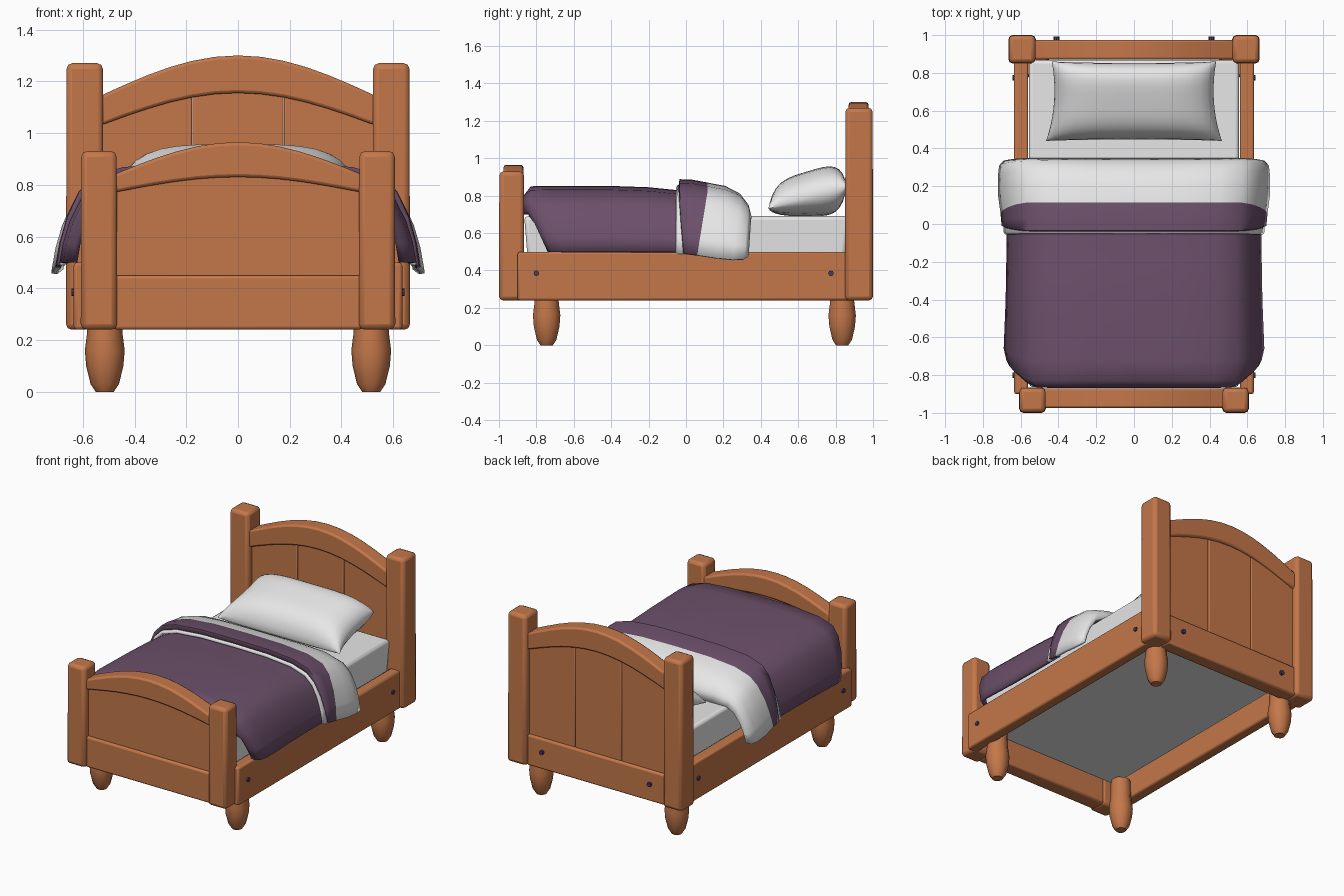
import bpy, bmesh, math
from mathutils import Matrix, Vector

if "Cube" in bpy.data.objects:
    bpy.data.objects.remove(bpy.data.objects["Cube"])


def material(name, rgb):
    m = bpy.data.materials.new(name)
    m.diffuse_color = (*rgb, 1)
    m.use_nodes = True
    m.node_tree.nodes["Principled BSDF"].inputs["Base Color"].default_value = m.diffuse_color
    return m


WOOD = material("warm wood", (0.55, 0.185, 0.068))
WHITE = material("white linen", (0.83, 0.83, 0.83))
PURPLE = material("plum blanket", (0.15, 0.08, 0.145))
BOLT = material("dark bolt", (0.06, 0.045, 0.13))


def finish(name, bm, mats, bevel=0, solid=0, angle=40):
    bmesh.ops.recalc_face_normals(bm, faces=bm.faces)
    me = bpy.data.meshes.new(name)
    bm.to_mesh(me)
    bm.free()
    ob = bpy.data.objects.new(name, me)
    bpy.context.collection.objects.link(ob)
    for m in mats:
        me.materials.append(m)
    if solid:
        s = ob.modifiers.new("thickness", 'SOLIDIFY')
        s.thickness, s.offset = solid, -1
    if bevel:
        b = ob.modifiers.new("soft edges", 'BEVEL')
        b.width, b.segments, b.limit_method = bevel, 2, 'ANGLE'
    bpy.ops.object.select_all(action='DESELECT')
    ob.select_set(True)
    bpy.context.view_layer.objects.active = ob
    bpy.ops.object.shade_smooth_by_angle(angle=math.radians(angle))
    return ob


def box(name, x, y, z, mat=WOOD, bevel=0.012, taper=1.0):
    bm = bmesh.new()
    bmesh.ops.create_cube(bm, size=1)
    c = [(r[0] + r[1]) / 2 for r in (x, y, z)]
    d = [r[1] - r[0] for r in (x, y, z)]
    for v in bm.verts:
        k = taper if v.co.z > 0 else 1
        v.co = Vector((c[0] + v.co.x * d[0] * k, c[1] + v.co.y * d[1] * k, c[2] + v.co.z * d[2]))
    return finish(name, bm, [mat], bevel)


def board(name, x0, x1, y0, y1, low, high, bevel=0.01, n=12):
    """Upright board whose lower and upper edges follow functions of x."""
    bm = bmesh.new()
    xs = [x0 + (x1 - x0) * i / n for i in range(n + 1)]
    pts = [(x, low(x)) for x in xs] + [(x, high(x)) for x in reversed(xs)]
    f = bm.faces.new([bm.verts.new((x, y0, z)) for x, z in pts])
    r = bmesh.ops.extrude_face_region(bm, geom=[f])
    bmesh.ops.translate(bm, vec=(0, y1 - y0, 0),
                        verts=[v for v in r['geom'] if isinstance(v, bmesh.types.BMVert)])
    return finish(name, bm, [WOOD], bevel)


def arch(half, edge, mid):
    return lambda x: edge + (mid - edge) * math.cos(math.pi * x / (2 * half))


def level(z):
    return lambda x: z


# Posts, side rails and turned legs, mirrored left and right
LEG = [(0.035, 0), (0.055, 0.03), (0.072, 0.10), (0.077, 0.16), (0.068, 0.23), (0.064, 0.36)]
for s, side in ((-1, "left"), (1, "right")):
    def span(a, b):
        return tuple(sorted((s * a, s * b)))
    box(f"{side}_head_post", span(0.52, 0.665), (0.85, 1.0), (0.24, 1.27), bevel=0.022, taper=0.97)
    box(f"{side}_foot_post", span(0.467, 0.608), (-1.0, -0.865), (0.24, 0.93), bevel=0.022, taper=0.97)
    box(f"{side}_side_rail", span(0.56, 0.635), (-0.9, 0.9), (0.24, 0.5))
    for end, y in (("front", -0.745), ("back", 0.835)):
        bm = bmesh.new()
        rings = [[bm.verts.new((s * 0.515 + r * math.cos(a), y + r * math.sin(a), z))
                  for a in [math.tau * i / 10 for i in range(10)]] for r, z in LEG]
        for a, b in zip(rings, rings[1:]):
            for i in range(10):
                j = (i + 1) % 10
                bm.faces.new((a[i], a[j], b[j], b[i]))
        bm.faces.new(rings[0])
        bm.faces.new(rings[-1])
        finish(f"{side}_{end}_leg", bm, [WOOD])

    # Bolt heads on the side rails and on the back of the headboard
    for i, (p, axis) in enumerate((((s * 0.632, -0.80, 0.385), 'Y'), ((s * 0.632, 0.775, 0.385), 'Y'),
                                   ((s * 0.41, 0.98, 0.36), 'X'))):
        bm = bmesh.new()
        bmesh.ops.create_cone(bm, cap_ends=True, segments=8, radius1=0.015, radius2=0.015, depth=0.025,
                              matrix=Matrix.Translation(p) @ Matrix.Rotation(math.pi / 2, 4, axis))
        finish(f"{side}_bolt_{i}", bm, [BOLT])

# Headboard: arched cap, three planks, lower rail
board("headboard_cap", -0.53, 0.53, 0.87, 0.975, arch(0.53, 1.03, 1.155), arch(0.53, 1.145, 1.30), 0.012)
for i in range(3):
    x = -0.53 + i * 0.3535
    board(f"headboard_plank_{i}", x, x + 0.353, 0.895, 0.955, level(0.4), arch(0.53, 1.06, 1.19), 0.008)
box("headboard_lower_rail", (-0.53, 0.53), (0.875, 0.975), (0.24, 0.45))

# Footboard: arched cap, panel, lower rail
board("footboard_cap", -0.48, 0.48, -0.975, -0.87, arch(0.48, 0.77, 0.83), arch(0.48, 0.84, 0.965), 0.012)
board("footboard_panel", -0.48, 0.48, -0.955, -0.89, level(0.4), arch(0.48, 0.80, 0.86))
box("footboard_lower_rail", (-0.48, 0.48), (-0.975, -0.87), (0.24, 0.45))

# Mattress, slightly narrower underneath
box("mattress", (-0.54, 0.54), (-0.84, 0.845), (0.38, 0.69), WHITE, 0.02, taper=1.03)


def pillow():
    bm = bmesh.new()
    n = 16
    for top in (True, False):
        grid = []
        for j in range(n + 1):
            row = []
            for i in range(n + 1):
                # sine spacing packs rows near the rounded rim
                u, v = (math.sin(math.pi * (k / n - 0.5)) for k in (i, j))
                h = ((1 - u ** 4) * (1 - v ** 4)) ** 0.5
                dz = 0.14 * h if top else -(0.10 + 0.06 * v) * h
                row.append(bm.verts.new(((0.45 - 0.015 * v) * u * (1 - 0.06 * (1 - v * v)),
                                         0.65 + 0.21 * v * (1 - 0.04 * (1 - u * u)),
                                         0.79 + 0.06 * v + dz)))
            grid.append(row)
        for a, b in zip(grid, grid[1:]):
            for i in range(n):
                bm.faces.new((a[i], a[i + 1], b[i + 1], b[i]))
    bmesh.ops.remove_doubles(bm, verts=bm.verts, dist=0.0005)
    finish("pillow", bm, [WHITE], angle=60)


pillow()

# Bedding: a draped cross-section swept along y.
# Each row: (y on top, y at hem, lift of the top, width factor, height cap, hem height)
DRAPE = [(0, 0.85), (0.25, 0.847), (0.44, 0.83), (0.55, 0.795), (0.605, 0.745),
         (0.65, 0.66), (0.675, 0.58), (0.69, 0.5)]


def drape(name, rows, mats, split=None, thick=0.02):
    bm = bmesh.new()
    section = [(-x, z) for x, z in reversed(DRAPE[1:])] + DRAPE
    grid = []
    for y_top, y_hem, lift, wide, cap, hem in rows:
        row = []
        for x, z in section:
            t = min(1, max(0, (0.80 - z) / 0.30))
            row.append(bm.verts.new((x * wide, y_top + (y_hem - y_top) * t,
                                     min(z + lift * (1 - t) + (hem - 0.5) * t, cap))))
        grid.append(row)
    for k, (a, b) in enumerate(zip(grid, grid[1:])):
        for i in range(len(section) - 1):
            f = bm.faces.new((a[i], a[i + 1], b[i + 1], b[i]))
            f.material_index = int(split is not None and k >= split)
    ob = finish(name, bm, mats, solid=thick, angle=70)
    # keep the outer side facing up so the thickness grows inward
    if sum(p.normal.z for p in ob.data.polygons) < 0:
        ob.data.flip_normals()


drape("blanket", [(-0.868, -0.74, 0, 0.90, 0.70, 0.5), (-0.868, -0.74, -0.02, 0.93, 0.80, 0.5),
                  (-0.83, -0.72, 0, 0.98, 1, 0.5), (-0.72, -0.66, 0.003, 1, 1, 0.5),
                  (-0.4, -0.4, 0.002, 0.985, 1, 0.5), (-0.2, -0.2, -0.005, 0.98, 1, 0.5),
                  (-0.05, -0.06, -0.02, 0.98, 1, 0.5), (0.05, 0.05, -0.02, 0.98, 1, 0.5)], [PURPLE])
drape("sheet_edge", [(-0.054, -0.055, -0.01, 0.99, 1, 0.495), (-0.045, -0.045, 0.008, 1.0, 1, 0.49),
                     (0.02, 0.03, 0.008, 1.0, 1, 0.49)], [WHITE])
drape("folded_cover", [(-0.04, -0.015, 0.0, 1.0, 1, 0.495), (-0.035, -0.01, 0.038, 1.015, 1, 0.49),
                       (0.03, 0.02, 0.036, 1.02, 1, 0.487), (0.115, 0.06, 0.02, 1.025, 1, 0.482),
                       (0.21, 0.16, 0.002, 1.045, 1, 0.467), (0.29, 0.25, -0.03, 1.045, 0.81, 0.458),
                       (0.335, 0.31, -0.06, 1.035, 0.75, 0.46), (0.35, 0.335, -0.1, 1.0, 0.69, 0.475)],
      [PURPLE, WHITE], split=3)
